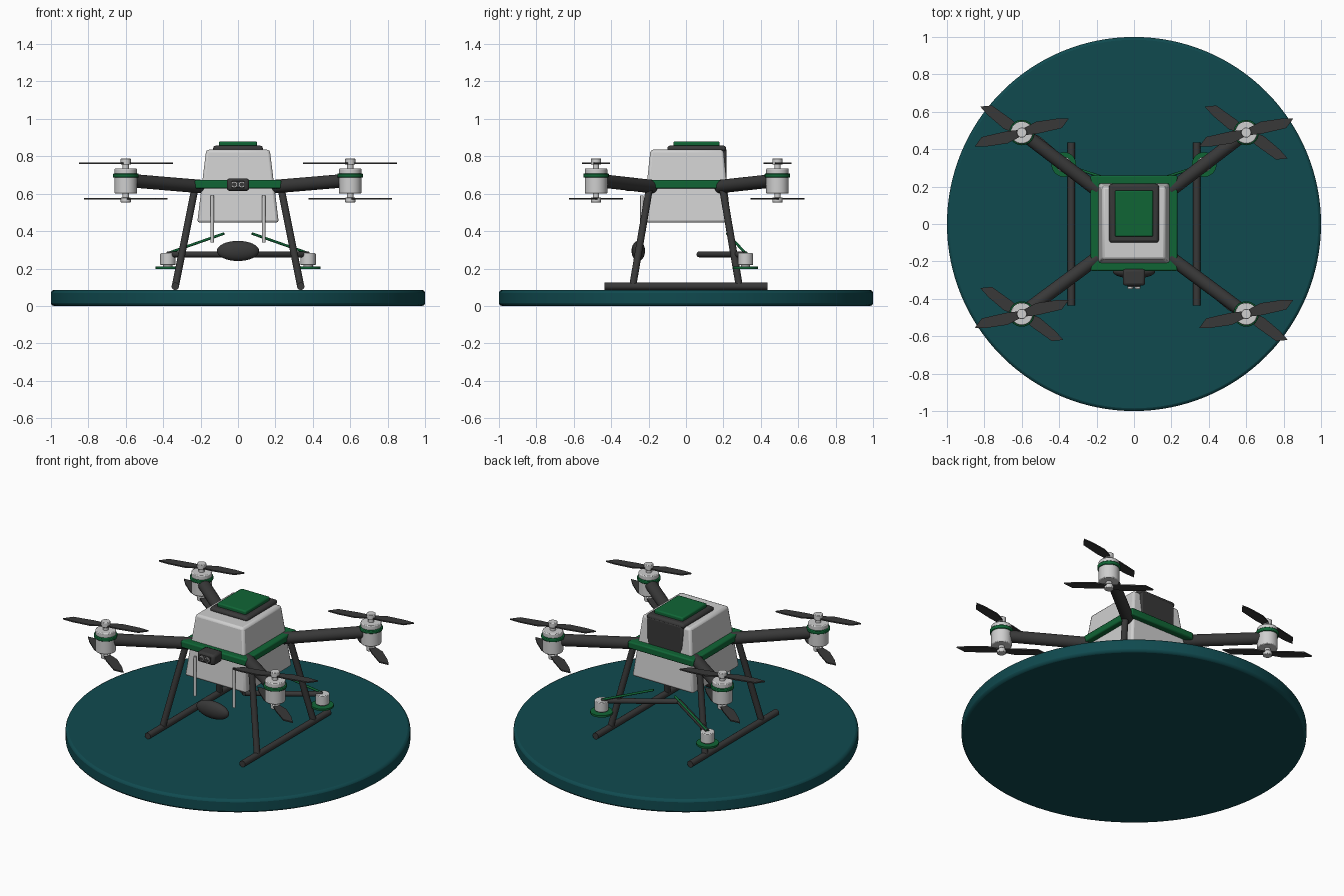
import bpy, bmesh, math
from mathutils import Vector, Matrix

if "Cube" in bpy.data.objects:
    bpy.data.objects.remove(bpy.data.objects["Cube"])


def material(name, r, g, b):
    m = bpy.data.materials.new(name)
    m.use_nodes = True
    m.diffuse_color = (r, g, b, 1)
    m.node_tree.nodes["Principled BSDF"].inputs["Base Color"].default_value = (r, g, b, 1)
    return m


TEAL = material("deep teal", 0.005, 0.068, 0.078)
GREEN = material("green", 0.005, 0.13, 0.036)
DARK = material("charcoal", 0.04, 0.04, 0.04)
LIGHT = material("light grey", 0.62, 0.62, 0.62)


def add(name, bm, mat, smooth=True, bevel=0):
    """Turn a bmesh into an object with one colour and an optional bevel."""
    bmesh.ops.recalc_face_normals(bm, faces=bm.faces)
    mesh = bpy.data.meshes.new(name)
    bm.to_mesh(mesh)
    bm.free()
    mesh.materials.append(mat)
    ob = bpy.data.objects.new(name, mesh)
    bpy.context.collection.objects.link(ob)
    if bevel:
        mod = ob.modifiers.new("rounded edges", "BEVEL")
        mod.width, mod.segments, mod.limit_method = bevel, 2, "ANGLE"
    if smooth:
        bpy.ops.object.select_all(action="DESELECT")
        ob.select_set(True)
        bpy.context.view_layer.objects.active = ob
        bpy.ops.object.shade_smooth_by_angle(angle=math.radians(35))
    return ob


def tube(name, a, b, radius, mat, sides=24, bevel=0):
    """Round bar from point a to point b."""
    a, b = Vector(a), Vector(b)
    axis = b - a
    bm = bmesh.new()
    turn = axis.to_track_quat("Z", "Y").to_matrix().to_4x4()
    bmesh.ops.create_cone(bm, cap_ends=True, segments=sides, radius1=radius, radius2=radius,
                          depth=axis.length, matrix=Matrix.Translation((a + b) / 2) @ turn)
    return add(name, bm, mat, bevel=bevel)


def post(name, x, y, z0, z1, radius, mat, sides=32, bevel=0):
    return tube(name, (x, y, z0), (x, y, z1), radius, mat, sides, bevel)


def frustum(name, low, high, z0, z1, mat, bevel=0):
    """Box between two rectangles, each given as (half width, y front, y back)."""
    bm = bmesh.new()
    rings = []
    for (w, f, k), z in ((low, z0), (high, z1)):
        rings.append([bm.verts.new(p) for p in ((-w, f, z), (w, f, z), (w, k, z), (-w, k, z))])
    bm.faces.new(rings[0])
    bm.faces.new(rings[1])
    for i in range(4):
        j = (i + 1) % 4
        bm.faces.new((rings[0][i], rings[0][j], rings[1][j], rings[1][i]))
    return add(name, bm, mat, bevel=bevel)


def box(name, rect, z0, z1, mat, bevel=0):
    return frustum(name, rect, rect, z0, z1, mat, bevel)


def propeller(name, x, y, z, degrees):
    """Two swept blades around a motor axis."""
    outline = ((0, 0.016), (0.09, 0.034), (0.2, 0.018), (0.262, 0),
               (0.212, -0.038), (0.08, -0.03), (0, -0.016))
    bm = bmesh.new()
    for half in (0, math.pi):
        face = bm.faces.new([bm.verts.new((u, v, 0)) for u, v in outline])
        out = bmesh.ops.extrude_face_region(bm, geom=[face])
        moved = [g for g in out["geom"] if isinstance(g, bmesh.types.BMVert)]
        bmesh.ops.translate(bm, verts=moved, vec=(0, 0, 0.008))
        bmesh.ops.rotate(bm, verts=bm.verts, matrix=Matrix.Rotation(math.pi, 3, "Z"))
    bmesh.ops.rotate(bm, verts=bm.verts, matrix=Matrix.Rotation(math.radians(degrees), 3, "Z"))
    bmesh.ops.translate(bm, verts=bm.verts, vec=(x, y, z - 0.004))
    return add(name, bm, DARK, smooth=False)


# Landing pad
post("landing_pad", 0, 0, 0, 0.085, 1, TEAL, sides=128, bevel=0.015)

# Tank, lid and battery
frustum("tank", (0.218, -0.232, 0.24), (0.17, -0.19, 0.2), 0.445, 0.835, LIGHT, bevel=0.014)
box("lid_base", (0.133, -0.1, 0.215), 0.825, 0.857, DARK, bevel=0.014)
box("lid", (0.102, -0.068, 0.18), 0.85, 0.88, GREEN, bevel=0.008)
box("battery", (0.125, 0.08, 0.217), 0.64, 0.845, DARK, bevel=0.012)

# Frame collar around the tank
box("frame_front", (0.232, -0.25, -0.2), 0.628, 0.672, GREEN, bevel=0.008)
box("frame_back", (0.232, 0.21, 0.26), 0.628, 0.672, GREEN, bevel=0.008)
for side, s in (("left", 1), ("right", -1)):
    rail = box("frame_" + side, (0.026, -0.24, 0.25), 0.628, 0.672, GREEN, bevel=0.008)
    rail.location.x = s * 0.206

# Front camera with two lenses
bm_box = box("camera_housing", (0.06, -0.33, -0.24), 0.615, 0.682, DARK, bevel=0.014)
box("camera_face", (0.036, -0.338, -0.32), 0.63, 0.667, DARK, bevel=0.004)
for side, s in (("left", 1), ("right", -1)):
    x = s * 0.02
    tube("lens_rim_" + side, (x, -0.33, 0.649), (x, -0.345, 0.649), 0.016, LIGHT)
    tube("lens_" + side, (x, -0.33, 0.649), (x, -0.347, 0.649), 0.012, DARK)

# Arms, twin-rotor motors and legs at each corner
for side, s in (("left", 1), ("right", -1)):
    for end, t in (("front", -1), ("back", 1)):
        tag = end + "_" + side
        mx, my = s * 0.6, t * 0.485 + 0.004
        tube("arm_" + tag, (s * 0.195, t * 0.18, 0.638), (mx, my, 0.672), 0.036, DARK)
        post("motor_" + tag, mx, my, 0.6, 0.735, 0.06, LIGHT, bevel=0.005)
        post("motor_ring_" + tag, mx, my, 0.686, 0.708, 0.068, GREEN, bevel=0.004)
        post("motor_shaft_" + tag, mx, my, 0.555, 0.78, 0.017, LIGHT)
        post("upper_hub_" + tag, mx, my, 0.755, 0.788, 0.027, LIGHT, bevel=0.003)
        post("lower_hub_" + tag, mx, my, 0.553, 0.58, 0.027, LIGHT, bevel=0.003)
        propeller("upper_propeller_" + tag, mx, my, 0.763, 16.5)
        propeller("lower_propeller_" + tag, mx, my, 0.572, -32)
        tube("leg_" + tag, (s * 0.227, t * 0.193, 0.645), (s * 0.335, t * 0.285, 0.105), 0.019, DARK)

    # Skid under each pair of legs
    x = s * 0.335
    tube("skid_" + side, (x, -0.435, 0.105), (x, 0.437, 0.105), 0.02, DARK)

    # Rear sprayer with its boom and feed pipe
    x, y = s * 0.375, 0.318
    tube("spray_boom_" + side, (0, 0.07, 0.276), (x, y, 0.276), 0.016, DARK)
    tube("feed_pipe_" + side, (x, y, 0.282), (s * 0.075, 0.22, 0.387), 0.007, GREEN, sides=12)
    post("spray_motor_" + side, x, y, 0.218, 0.282, 0.041, LIGHT, bevel=0.004)
    post("spray_shaft_" + side, x, y, 0.2, 0.22, 0.025, LIGHT)
    post("spray_disc_" + side, x, y, 0.198, 0.21, 0.066, GREEN)

    # Thin pipe down the tank front
    post("front_pipe_" + side, s * 0.138, -0.236, 0.34, 0.59, 0.009, LIGHT, sides=16)

# Radar pod under the front
bm = bmesh.new()
bmesh.ops.create_uvsphere(bm, u_segments=32, v_segments=16, radius=1)
bmesh.ops.scale(bm, verts=bm.verts, vec=(0.113, 0.036, 0.054))
bmesh.ops.translate(bm, verts=bm.verts, vec=(0, -0.255, 0.294))
add("radar_pod", bm, DARK)
